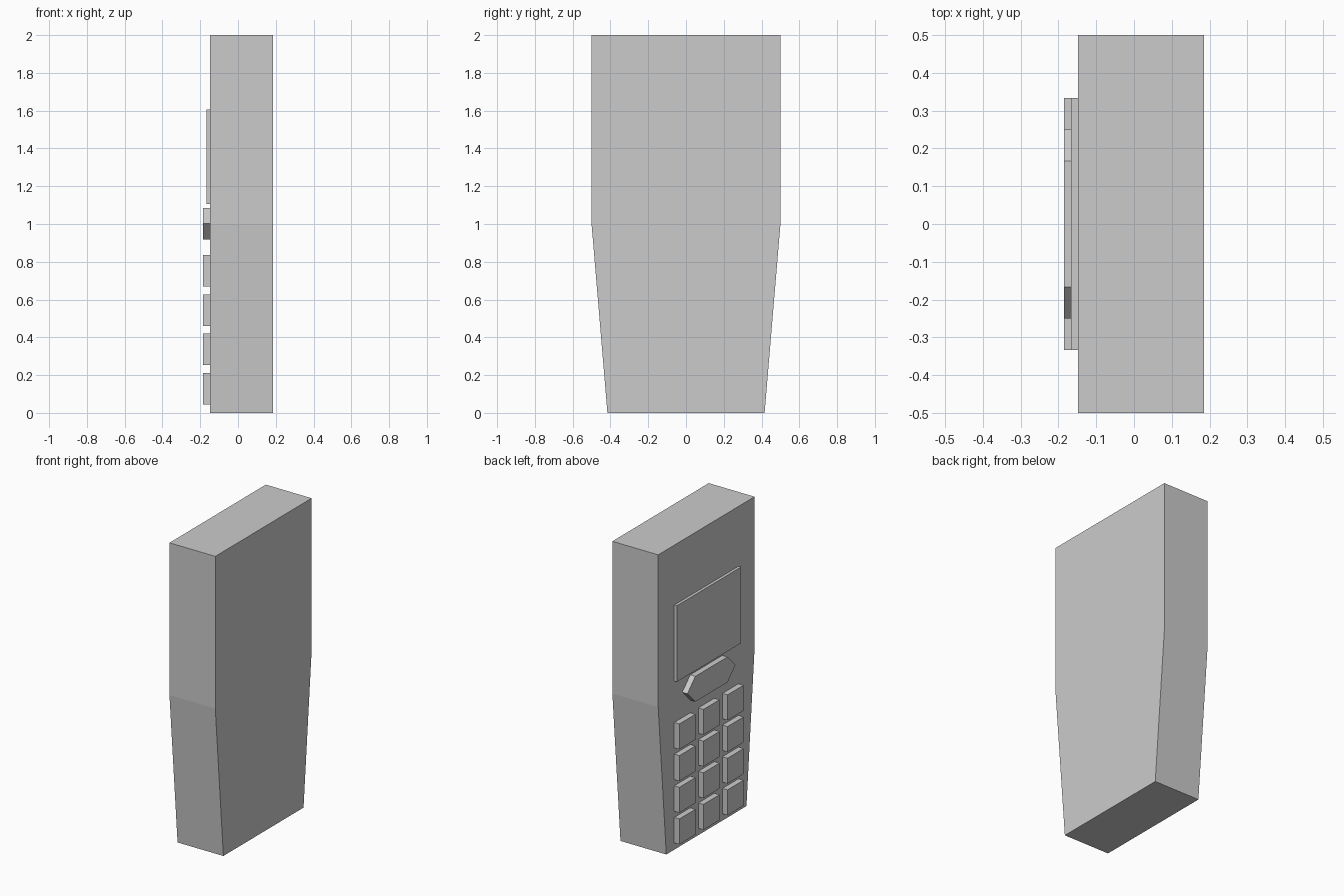
import bpy
import bmesh

cube = bpy.data.objects.get("Cube")
if cube:
    bpy.data.objects.remove(cube, do_unlink=True)

# Single plain grey
grey = bpy.data.materials.new("light_grey")
grey.use_nodes = True
colour = (0.6, 0.6, 0.6, 1.0)
grey.diffuse_color = colour
grey.node_tree.nodes["Principled BSDF"].inputs["Base Color"].default_value = colour

FACE_X = -0.148   # keypad side of the case
BACK_X = 0.185


def slab(name, outline, x_outer, x_inner):
    """Extrude a (y, z) outline along x into a flat-sided solid."""
    mesh = bpy.data.meshes.new(name)
    bm = bmesh.new()
    face = bm.faces.new([bm.verts.new((x_outer, y, z)) for y, z in outline])
    ext = bmesh.ops.extrude_face_region(bm, geom=[face], use_keep_orig=True)
    verts = [g for g in ext["geom"] if isinstance(g, bmesh.types.BMVert)]
    bmesh.ops.translate(bm, verts=verts, vec=(x_inner - x_outer, 0, 0))
    bmesh.ops.recalc_face_normals(bm, faces=bm.faces)
    bm.to_mesh(mesh)
    bm.free()
    mesh.materials.append(grey)
    obj = bpy.data.objects.new(name, mesh)
    bpy.context.collection.objects.link(obj)
    return obj


def rect(y, z, w, h):
    return [(y - w / 2, z - h / 2), (y + w / 2, z - h / 2),
            (y + w / 2, z + h / 2), (y - w / 2, z + h / 2)]


# Case, tapering towards the bottom
half = [(0.416, 0), (0.5, 1), (0.5, 2)]
slab("case", half + [(-y, z) for y, z in reversed(half)], FACE_X, BACK_X)

# Display panel
slab("screen", rect(0, 1.357, 0.667, 0.5), -0.167, FACE_X)

# Hexagonal navigation key
half = [(0.167, 0.918), (0.25, 1.002), (0.167, 1.085)]
slab("navigation_key", half + [(-y, z) for y, z in reversed(half)], -0.185, FACE_X)

# Keypad, four rows of three
for row in range(4):
    for col in range(3):
        slab(f"key_row{row + 1}_column{col + 1}",
             rect((1 - col) * 0.25, 0.752 - row * 0.208, 0.167, 0.167),
             -0.185, FACE_X)
